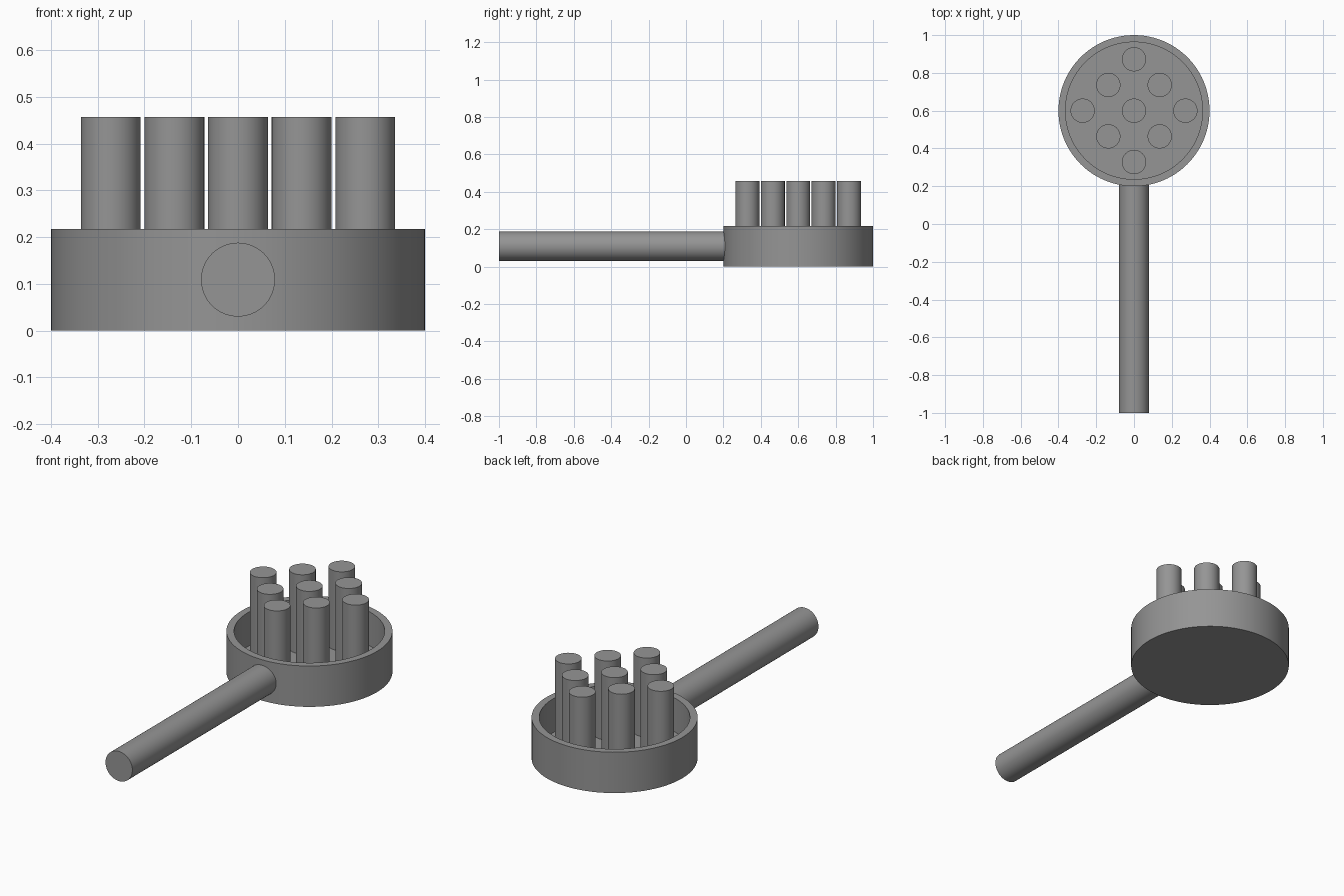
import bpy, bmesh, math

if "Cube" in bpy.data.objects:
    bpy.data.objects.remove(bpy.data.objects["Cube"])

grey = bpy.data.materials.new("mid_grey")
grey.diffuse_color = (0.3, 0.3, 0.3, 1)
grey.use_nodes = True
grey.node_tree.nodes["Principled BSDF"].inputs["Base Color"].default_value = grey.diffuse_color

HEAD_Y = 0.6
FLOOR = 0.037


def smooth(ob):
    bpy.ops.object.select_all(action='DESELECT')
    ob.select_set(True)
    bpy.context.view_layer.objects.active = ob
    bpy.ops.object.shade_smooth_by_angle(angle=math.radians(30))
    ob.data.materials.append(grey)


def cylinder(name, radius, depth, loc, rot=(0, 0, 0), sides=64):
    bpy.ops.mesh.primitive_cylinder_add(vertices=sides, radius=radius, depth=depth,
                                        location=loc, rotation=rot)
    ob = bpy.context.object
    ob.name = name
    smooth(ob)
    return ob


def lathe(name, profile, loc, sides=96):
    """Spin a closed (radius, z) profile that starts and ends on the axis."""
    bm = bmesh.new()
    verts = [bm.verts.new((r, 0, z)) for r, z in profile]
    edges = [bm.edges.new(pair) for pair in zip(verts, verts[1:])]
    bmesh.ops.spin(bm, geom=verts + edges, axis=(0, 0, 1), cent=(0, 0, 0),
                   angle=2 * math.pi, steps=sides)
    bmesh.ops.remove_doubles(bm, verts=bm.verts, dist=1e-5)
    bmesh.ops.recalc_face_normals(bm, faces=bm.faces)
    me = bpy.data.meshes.new(name)
    bm.to_mesh(me)
    bm.free()
    ob = bpy.data.objects.new(name, me)
    ob.location = loc
    bpy.context.collection.objects.link(ob)
    smooth(ob)
    return ob


# Round open tray
lathe("tray", [(0, 0), (0.4, 0), (0.4, 0.217), (0.363, 0.217), (0.363, FLOOR), (0, FLOOR)],
      (0, HEAD_Y, 0))

# Handle, its end buried in the tray wall
cylinder("handle", 0.079, 1.22, (0, -0.39, 0.109), (math.pi / 2, 0, 0))

# Nine pegs on a 3 x 3 grid turned by 45 degrees
STEP = 0.136
PEG_TOP = 0.457
for i in (-1, 0, 1):
    for j in (-1, 0, 1):
        cylinder("peg", 0.064, PEG_TOP - FLOOR + 0.01,
                 ((i - j) * STEP, HEAD_Y + (i + j) * STEP, (PEG_TOP + FLOOR - 0.01) / 2), sides=48)
